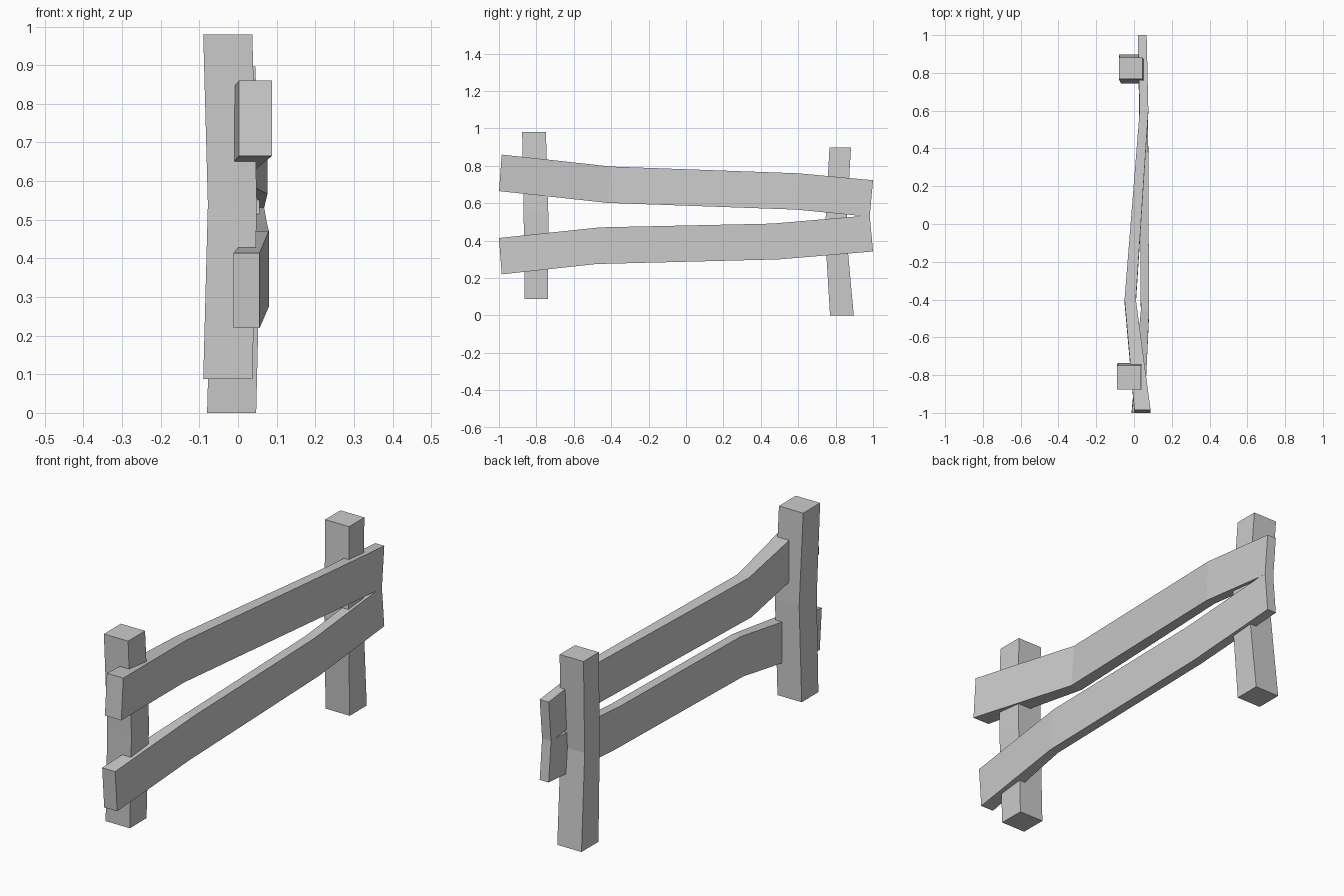
import bpy, bmesh

if "Cube" in bpy.data.objects:
    bpy.data.objects.remove(bpy.data.objects["Cube"])


def loft(name, rings):
    """Skin four-cornered rings into a closed, flat-shaded beam."""
    bm = bmesh.new()
    loops = [[bm.verts.new(p) for p in ring] for ring in rings]
    for a, b in zip(loops, loops[1:]):
        for i in range(4):
            j = (i + 1) % 4
            bm.faces.new((a[i], a[j], b[j], b[i]))
    bm.faces.new(loops[0][::-1])
    bm.faces.new(loops[-1])
    bmesh.ops.recalc_face_normals(bm, faces=bm.faces)
    mesh = bpy.data.meshes.new(name)
    bm.to_mesh(mesh)
    bm.free()
    obj = bpy.data.objects.new(name, mesh)
    bpy.context.collection.objects.link(obj)
    return obj


def post(name, sections):
    # section: z, x range, y range
    loft(name, [[(x0, y0, z), (x1, y0, z), (x1, y1, z), (x0, y1, z)]
                for z, x0, x1, y0, y1 in sections])


def rail(name, sections):
    # section: x range, bottom (y, z), top (y, z)
    loft(name, [[(x0, yb, zb), (x1, yb, zb), (x1, yt, zt), (x0, yt, zt)]
                for x0, x1, yb, zb, yt, zt in sections])


# Upright posts, each with a slight bend at mid height
post("front_post", [(0.088, -0.09, 0.037, -0.863, -0.738),
                    (0.54, -0.078, 0.049, -0.868, -0.736),
                    (0.98, -0.09, 0.037, -0.876, -0.749)])
post("back_post", [(0.0, -0.08, 0.047, 0.77, 0.897),
                   (0.45, -0.068, 0.058, 0.743, 0.856),
                   (0.897, -0.08, 0.045, 0.767, 0.882)])

# Warped rails running along the fence
rail("upper_rail", [(0.002, 0.088, -1.0, 0.665, -0.985, 0.86),
                    (-0.05, 0.01, -0.42, 0.602, -0.40, 0.796),
                    (0.03, 0.076, 0.59, 0.566, 0.60, 0.76),
                    (0.02, 0.067, 0.982, 0.528, 1.0, 0.723)])
rail("lower_rail", [(-0.012, 0.056, -0.985, 0.22, -1.0, 0.414),
                    (0.036, 0.08, -0.48, 0.275, -0.46, 0.471),
                    (0.03, 0.075, 0.50, 0.30, 0.46, 0.491),
                    (0.02, 0.067, 1.0, 0.342, 0.982, 0.535)])
